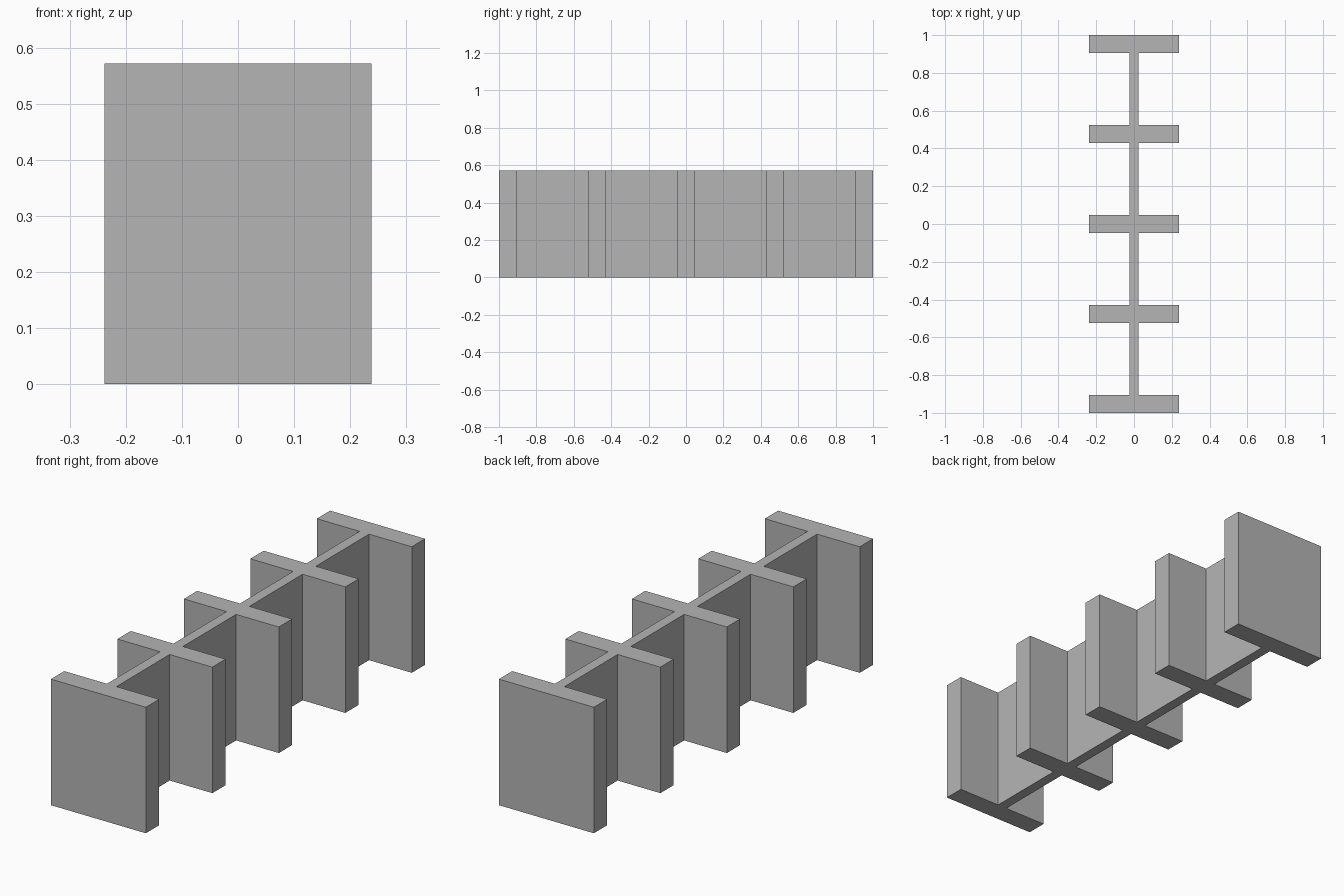
import bpy
import bmesh

cube = bpy.data.objects.get("Cube")
if cube:
    bpy.data.objects.remove(cube, do_unlink=True)

UNIT = 2 / 21              # panel thickness
PITCH = 5 * UNIT           # spacing of the cross panels
HALF_WIDTH = 2.5 * UNIT
HALF_SPINE = 0.25 * UNIT
HEIGHT = 6 * UNIT

grey = bpy.data.materials.new("plain grey")
grey.use_nodes = True
colour = (0.46, 0.46, 0.46, 1)
grey.diffuse_color = colour
grey.node_tree.nodes["Principled BSDF"].inputs["Base Color"].default_value = colour

# Right-hand half of the plan: five panels joined by a thin spine
half = []
for i in range(-2, 3):
    front, back = i * PITCH - UNIT / 2, i * PITCH + UNIT / 2
    if i > -2:
        half.append((HALF_SPINE, front))
    half += [(HALF_WIDTH, front), (HALF_WIDTH, back)]
    if i < 2:
        half.append((HALF_SPINE, back))

# Mirror the half to close the outline, then extrude it upwards
outline = half + [(-x, y) for x, y in reversed(half)]
bm = bmesh.new()
base = bm.faces.new([bm.verts.new((x, y, 0)) for x, y in outline])
extruded = bmesh.ops.extrude_face_region(bm, geom=[base], use_keep_orig=True)
top = [v for v in extruded["geom"] if isinstance(v, bmesh.types.BMVert)]
bmesh.ops.translate(bm, verts=top, vec=(0, 0, HEIGHT))
bmesh.ops.recalc_face_normals(bm, faces=bm.faces[:])

mesh = bpy.data.meshes.new("spine_with_cross_panels")
bm.to_mesh(mesh)
bm.free()
mesh.materials.append(grey)
divider = bpy.data.objects.new("spine_with_cross_panels", mesh)
bpy.context.collection.objects.link(divider)
